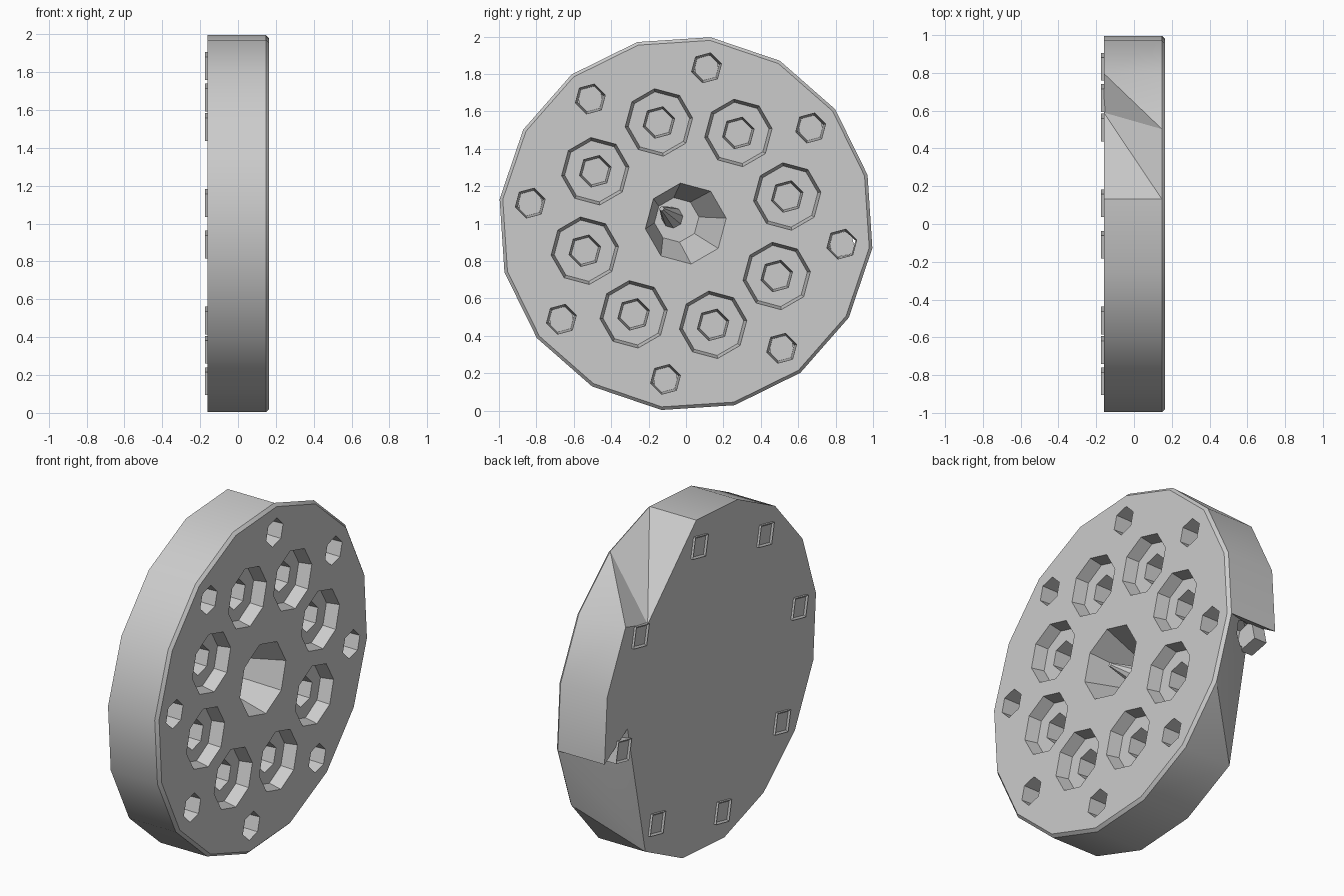
import bpy, bmesh, math
from mathutils import Vector

cube = bpy.data.objects.get("Cube")
if cube:
    bpy.data.objects.remove(cube)

FRONT, BACK, R, SIDES = 0.165, -0.16, 1.005, 16

grey = bpy.data.materials.new("plain grey")
grey.use_nodes = True
grey.diffuse_color = (0.6, 0.6, 0.6, 1)
grey.node_tree.nodes["Principled BSDF"].inputs["Base Color"].default_value = (0.6, 0.6, 0.6, 1)


def polar(r, deg, x, cy=0.0, cz=1.0):
    a = math.radians(deg)
    return Vector((x, cy + r * math.cos(a), cz + r * math.sin(a)))


def make_object(name, bm):
    bmesh.ops.recalc_face_normals(bm, faces=bm.faces)
    mesh = bpy.data.meshes.new(name)
    bm.to_mesh(mesh)
    bm.free()
    obj = bpy.data.objects.new(name, mesh)
    obj.data.materials.append(grey)
    bpy.context.collection.objects.link(obj)
    return obj


def frustum(bm, n, start, end, r0, r1, x0, x1):
    """Tapered prism along x; start and end are (y, z) centres."""
    turn = 7.5 if n == 8 else 15
    rings = [[bm.verts.new(polar(r, turn + 360 * i / n, x, *c)) for i in range(n)]
             for r, x, c in ((r0, x0, start), (r1, x1, end))]
    for i in range(n):
        j = (i + 1) % n
        bm.faces.new((rings[0][i], rings[0][j], rings[1][j], rings[1][i]))
    bm.faces.new(rings[0])
    bm.faces.new(rings[1])


def ring_centres(radius, first):
    for k in range(8):
        p = polar(radius, first + 45 * k, 0)
        yield (p.y, p.z)


def cut(target, bm):
    cutter = make_object("cutter", bm)
    cutter.hide_render = True
    mod = target.modifiers.new("cut", 'BOOLEAN')
    mod.operation, mod.solver, mod.object = 'DIFFERENCE', 'EXACT', cutter
    bpy.ops.object.select_all(action='DESELECT')
    bpy.context.view_layer.objects.active = target
    target.select_set(True)
    bpy.ops.object.modifier_apply(modifier=mod.name)
    bpy.data.objects.remove(cutter)


# Disc: chamfered front, two broken notches on the back of the left rim
bm = bmesh.new()
angles = [82.5 + 22.5 * i for i in range(SIDES)]
face = [bm.verts.new(polar(R - 0.017, a, FRONT)) for a in angles]
rim = [bm.verts.new(polar(R, a, FRONT - 0.017)) for a in angles]
back = [bm.verts.new(polar(R, a, BACK)) for a in angles]
low, high = 11, 15  # rim corners broken away at the back
bm.verts.remove(back[low])
bm.verts.remove(back[high])
back[low] = bm.verts.new((BACK, 0.78, 1.0))
back[high] = bm.verts.new((BACK, 0.59, 1.55))
bm.faces.new(face)
bm.faces.new(back)
for i in range(SIDES):
    j = (i + 1) % SIDES
    bm.faces.new((face[i], face[j], rim[j], rim[i]))
    if not {i, j} & {low, high}:
        bm.faces.new((rim[i], rim[j], back[j], back[i]))
for tri in ((rim[0], back[0], back[high]), (rim[0], back[high], rim[high]),
            (rim[high], back[high], back[high - 1]), (rim[high], back[high - 1], rim[high - 1]),
            (rim[low + 1], back[low + 1], back[low]), (rim[low + 1], back[low], back[low - 1]),
            (rim[low + 1], back[low - 1], rim[low]), (rim[low], back[low - 1], rim[low - 1])):
    bm.faces.new(tri)
disc = make_object("disc", bm)

# Outer pockets, rim peg holes and the centre bore
bm = bmesh.new()
for c in ring_centres(0.56, 15):
    frustum(bm, 8, c, c, 0.183, 0.165, FRONT + 0.005, 0.09)
for c in ring_centres(0.84, 37.5):
    frustum(bm, 6, c, c, 0.083, 0.07, FRONT + 0.005, -0.1)
frustum(bm, 8, (0, 1), (-0.05, 1.02), 0.22, 0.12, FRONT + 0.005, -0.1)
cut(disc, bm)

# Inner sockets in the pocket floors
bm = bmesh.new()
for c in ring_centres(0.56, 15):
    frustum(bm, 6, c, c, 0.09, 0.075, 0.12, -0.06)
cut(disc, bm)

bpy.ops.object.select_all(action='DESELECT')
disc.select_set(True)
bpy.context.view_layer.objects.active = disc
bpy.ops.object.shade_smooth_by_angle(angle=math.radians(25))

# Spike in the centre bore
bm = bmesh.new()
frustum(bm, 8, (-0.07, 1.03), (-0.13, 1.08), 0.06, 0.012, -0.11, 0.06)
make_object("centre_spike", bm)

# Square peg ends with a shallow inset, showing on the back
for k, (cy, cz) in enumerate(ring_centres(0.84, 37.5)):
    bm = bmesh.new()
    rings = [[bm.verts.new(polar(0.088, 57 + 90 * i, x, cy, cz)) for i in range(4)]
             for x in (-0.09, -0.174)]
    for i in range(4):
        j = (i + 1) % 4
        bm.faces.new((rings[0][i], rings[0][j], rings[1][j], rings[1][i]))
    bm.faces.new(rings[0])
    end = bm.faces.new(rings[1])
    bmesh.ops.recalc_face_normals(bm, faces=bm.faces)
    bmesh.ops.inset_region(bm, faces=[end], thickness=0.014, depth=-0.01)
    make_object(f"peg_end_{k + 1}", bm)
